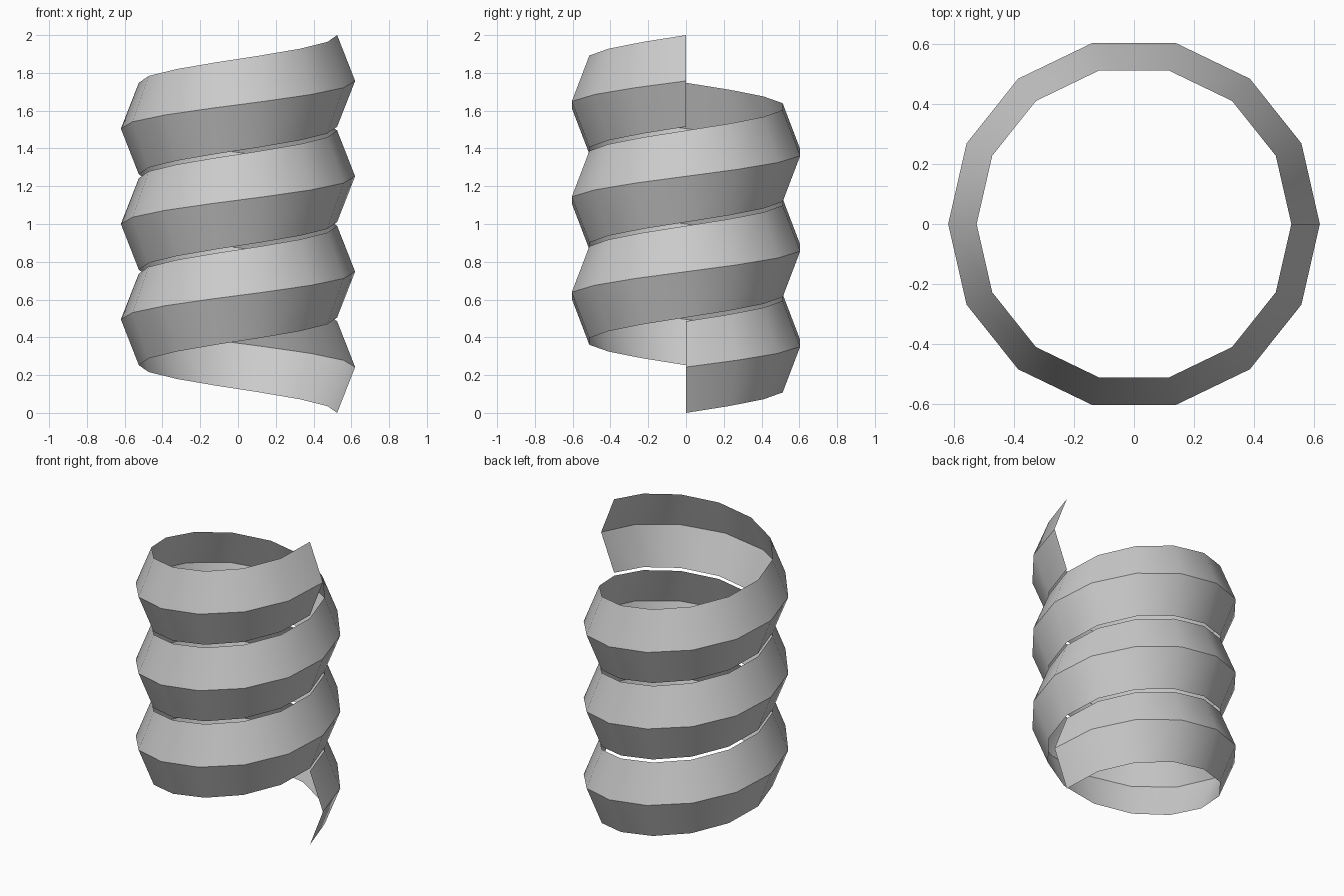
import bpy, bmesh
from math import cos, sin, pi

if "Cube" in bpy.data.objects:
    bpy.data.objects.remove(bpy.data.objects["Cube"])

SIDES, TURNS, PITCH = 14, 3, 0.505
# V-shaped cross-section: (radius, height)
PROFILE = [(0.525, 0.0), (0.62, 0.2425), (0.525, 0.485)]

# Helical ribbon swept counter-clockwise while rising
bm = bmesh.new()
rows = []
for i in range(SIDES * TURNS + 1):
    a = 2 * pi * i / SIDES
    rise = PITCH * i / SIDES
    rows.append([bm.verts.new((r * cos(a), r * sin(a), z + rise)) for r, z in PROFILE])
for p, q in zip(rows, rows[1:]):
    for j in range(len(PROFILE) - 1):
        bm.faces.new((p[j], q[j], q[j + 1], p[j + 1]))

mesh = bpy.data.meshes.new("spiral_ribbon")
bm.to_mesh(mesh)
bm.free()
ribbon = bpy.data.objects.new("spiral_ribbon", mesh)
bpy.context.collection.objects.link(ribbon)

# Smooth around the turn, sharp along the fold
bpy.context.view_layer.objects.active = ribbon
ribbon.select_set(True)
bpy.ops.object.shade_smooth_by_angle(angle=pi / 6)
